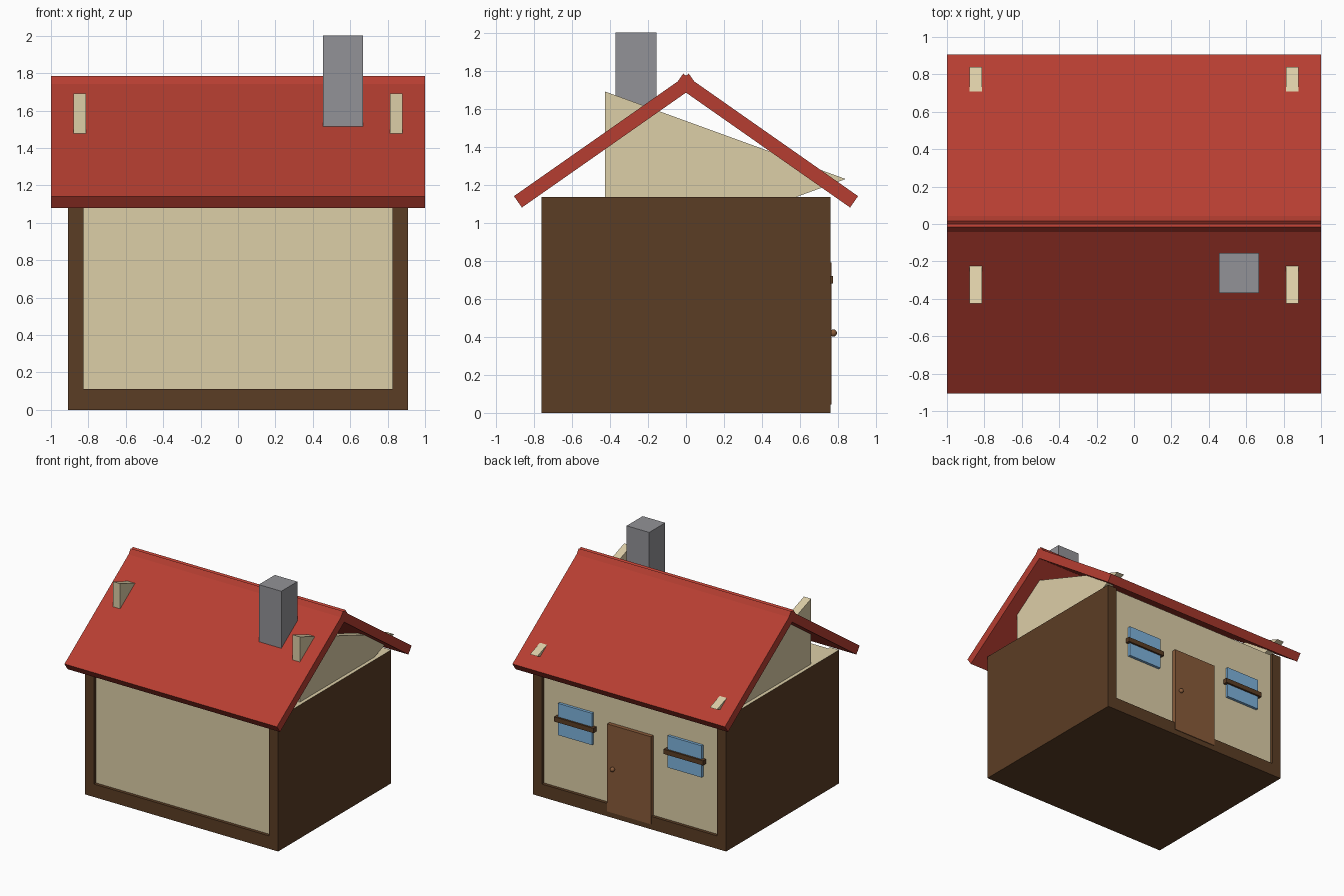
import bpy, bmesh, math
from mathutils import Vector

if "Cube" in bpy.data.objects:
    bpy.data.objects.remove(bpy.data.objects["Cube"], do_unlink=True)


def material(name, r, g, b):
    m = bpy.data.materials.new(name)
    m.use_nodes = True
    m.diffuse_color = (r, g, b, 1)
    m.node_tree.nodes["Principled BSDF"].inputs["Base Color"].default_value = (r, g, b, 1)
    return m


CREAM = material("cream plaster", 0.72, 0.62, 0.39)
BROWN = material("dark timber", 0.105, 0.047, 0.018)
RED = material("red roof", 0.47, 0.048, 0.031)
GREY = material("grey stone", 0.29, 0.29, 0.31)
WOOD = material("door wood", 0.25, 0.105, 0.042)
BLUE = material("window blue", 0.21, 0.45, 0.72)


def prism(name, outline, x0, x1, mat):
    """Extrude a (y, z) outline along x."""
    bm = bmesh.new()
    face = bm.faces.new([bm.verts.new((x0, y, z)) for y, z in outline])
    ext = bmesh.ops.extrude_face_region(bm, geom=[face])
    moved = [v for v in ext["geom"] if isinstance(v, bmesh.types.BMVert)]
    bmesh.ops.translate(bm, verts=moved, vec=(x1 - x0, 0, 0))
    bmesh.ops.recalc_face_normals(bm, faces=bm.faces)
    me = bpy.data.meshes.new(name)
    bm.to_mesh(me)
    bm.free()
    me.materials.append(mat)
    ob = bpy.data.objects.new(name, me)
    bpy.context.collection.objects.link(ob)
    return ob


def box(name, x, y, z, mat):
    outline = [(y[0], z[0]), (y[1], z[0]), (y[1], z[1]), (y[0], z[1])]
    return prism(name, outline, x[0], x[1], mat)


# Timber frame: floor and two side walls, with plaster on the upper faces
WALL_TOP = 1.135
box("floor", (-0.825, 0.825), (-0.76, 0.76), (0, 0.11), BROWN)
for side, s in (("left", 1), ("right", -1)):
    wall = box(side + "_side_wall", sorted((s * 0.825, s * 0.91)), (-0.76, 0.76), (0, WALL_TOP), BROWN)
    wall.data.materials.append(CREAM)
    for p in wall.data.polygons:
        if p.normal.z > 0.9:
            p.material_index = 1

# Plaster walls set slightly behind the frame
box("plaster_walls", (-0.825, 0.825), (-0.733, 0.733), (0.11, WALL_TOP), CREAM)

# Triangular gable plates lying on their sides, their tips poking through the roof
for side, s in (("left", 1), ("right", -1)):
    prism(side + "_gable", [(-0.425, 0.77), (0.84, 1.23), (-0.425, 1.69)],
          *sorted((s * 0.812, s * 0.88)), CREAM)

# Two square-ended roof slabs crossing at the ridge
pitch = math.radians(35)
along = Vector((math.cos(pitch), math.sin(pitch))) * 1.123
down = Vector((math.sin(pitch), -math.cos(pitch))) * 0.073
eave = Vector((-0.905, 1.14))
slab = [eave, eave + along, eave + along + down, eave + down]
for name, s in (("front_roof", 1), ("back_roof", -1)):
    prism(name, [(s * p.x, p.y) for p in slab], -1, 1, RED)

# Chimney
box("chimney", (0.455, 0.667), (-0.37, -0.155), (1.45, 2.0), GREY)

# Door and knob on the back wall
box("door", (-0.206, 0.206), (0.73, 0.766), (0.045, 0.79), WOOD)
bpy.ops.mesh.primitive_uv_sphere_add(segments=16, ring_count=10, radius=0.019, location=(0.15, 0.775, 0.42))
knob = bpy.context.object
knob.name = "door_knob"
knob.data.materials.append(WOOD)
bpy.ops.object.shade_smooth()

# Windows with a crossbar
for side, s in (("left", 1), ("right", -1)):
    cx = s * 0.516
    box(side + "_window", (cx - 0.16, cx + 0.16), (0.73, 0.756), (0.565, 0.835), BLUE)
    box(side + "_window_bar", (cx - 0.185, cx + 0.185), (0.73, 0.772), (0.68, 0.72), BROWN)
